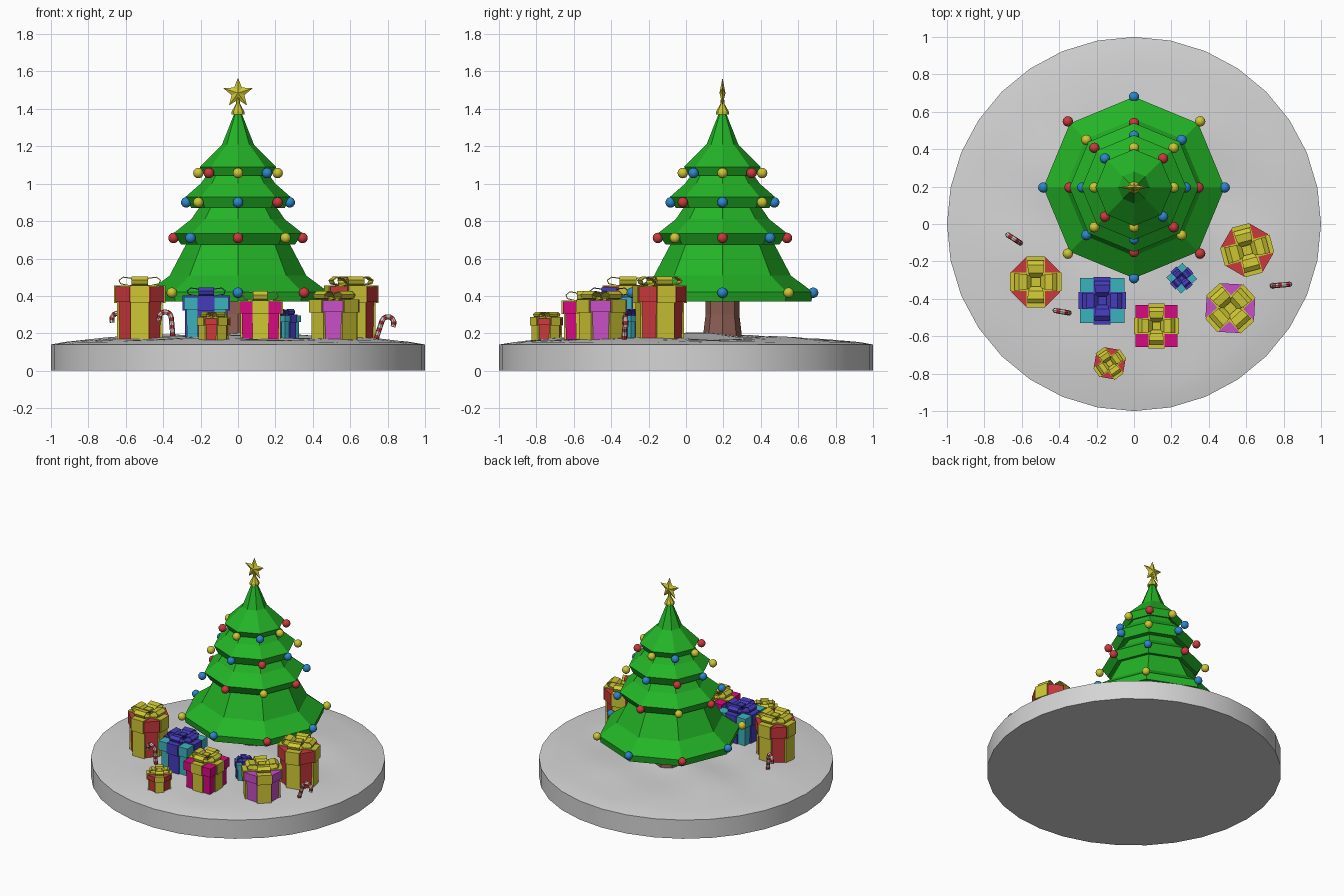
import bpy, bmesh, math
from mathutils import Matrix, Vector

if "Cube" in bpy.data.objects:
    bpy.data.objects.remove(bpy.data.objects["Cube"])

COLOURS = {
    "snow": (0.66, 0.66, 0.66), "brown": (0.26, 0.11, 0.085),
    "green": (0.017, 0.46, 0.02), "yellow": (0.62, 0.57, 0.035),
    "red": (0.6, 0.04, 0.045), "blue": (0.025, 0.24, 0.6),
    "cyan": (0.045, 0.45, 0.52), "indigo": (0.06, 0.045, 0.5),
    "magenta": (0.68, 0.003, 0.22), "violet": (0.58, 0.08, 0.58),
}
MATS = {}
for key, rgb in COLOURS.items():
    MATS[key] = bpy.data.materials.new(key)
    MATS[key].diffuse_color = (*rgb, 1)


def finish(bm, name, colours, smooth=False, fix=True):
    if fix:
        bmesh.ops.recalc_face_normals(bm, faces=bm.faces[:])
    me = bpy.data.meshes.new(name)
    bm.to_mesh(me)
    bm.free()
    for c in colours:
        me.materials.append(MATS[c])
    ob = bpy.data.objects.new(name, me)
    bpy.context.collection.objects.link(ob)
    if smooth:
        bpy.ops.object.select_all(action='DESELECT')
        ob.select_set(True)
        bpy.context.view_layer.objects.active = ob
        bpy.ops.object.shade_smooth_by_angle(angle=math.radians(40))
    return ob


def lathe(bm, profile, n, centre=(0, 0), turn=0.0, height=None):
    """Spin (radius, z) points into n-sided rings, capped at both ends."""
    rings = []
    for r, z in profile:
        ring = []
        for i in range(n):
            a = turn + math.tau * i / n
            x, y = r * math.cos(a), r * math.sin(a)
            ring.append(bm.verts.new((centre[0] + x, centre[1] + y, height(x, y) if z is None else z)))
        rings.append(ring)
    for lo, hi in zip(rings, rings[1:]):
        for i in range(n):
            j = (i + 1) % n
            bm.faces.new((lo[i], lo[j], hi[j], hi[i]))
    bm.faces.new(rings[0][::-1])
    bm.faces.new(rings[-1])


def box(bm, size, z0, z1):
    m = Matrix.Translation((0, 0, (z0 + z1) / 2)) @ Matrix.Diagonal((size[0], size[1], z1 - z0, 1))
    bmesh.ops.create_cube(bm, size=1, matrix=m)


# Snowy round base
def snow_height(x, y):
    r2 = min(1.0, x * x + y * y)
    f = (1 - r2) ** 0.7
    wave = math.sin(7 * x + 2 * y + 0.6) * math.cos(6 * y - 2 * x) + 0.5 * math.sin(13 * y + 5 * x)
    return 0.14 + f * (0.05 + 0.011 * wave)


bm = bmesh.new()
lathe(bm, [(1, 0), (1, 0.14)] + [(1 - k / 14, None) for k in range(1, 14)] + [(0.01, None)],
      32, height=snow_height)
finish(bm, "snow_base", ["snow"], smooth=True)

# Trunk
TREE = (0, 0.195)
bm = bmesh.new()
lathe(bm, [(0.108, 0.14), (0.1, 0.22), (0.09, 0.30), (0.09, 0.40)], 8, TREE)
finish(bm, "trunk", ["brown"])

# Four foliage tiers: flared skirt with an undercut rim
TIERS = [
    [(0.10, 0.385), (0.475, 0.37), (0.485, 0.42), (0.366, 0.508), (0.265, 0.70)],
    [(0.20, 0.69), (0.305, 0.675), (0.345, 0.735), (0.25, 0.81), (0.195, 0.89)],
    [(0.14, 0.88), (0.25, 0.87), (0.28, 0.93), (0.20, 1.00), (0.15, 1.07)],
    [(0.10, 1.055), (0.18, 1.045), (0.205, 1.09), (0.085, 1.21), (0.018, 1.38)],
]
for k, prof in enumerate(TIERS):
    bm = bmesh.new()
    lathe(bm, prof, 8, TREE)
    finish(bm, f"foliage_tier_{k + 1}", ["green"])

# Baubles: one on every corner; axis colour first, then the diagonals
BAUBLES = [
    (0.485, 0.50, 0.417, "blue", ("yellow", "red", "yellow", "red")),
    (0.345, 0.36, 0.71, "red", ("blue", "yellow", "blue", "yellow")),
    (0.277, 0.30, 0.90, "blue", ("yellow", "red", "yellow", "red")),
    (0.212, 0.22, 1.057, "yellow", ("red", "blue", "red", "blue")),
]
for k, (ra, rd, z, axis, diag) in enumerate(BAUBLES):
    for i in range(8):
        r, col = (rd, diag[i // 2]) if i % 2 else (ra, axis)
        a = i * math.pi / 4
        bm = bmesh.new()
        bmesh.ops.create_uvsphere(bm, u_segments=12, v_segments=8, radius=0.028, matrix=Matrix.Translation(
            (TREE[0] + r * math.cos(a), TREE[1] + r * math.sin(a), z)))
        finish(bm, f"bauble_{k + 1}_{i + 1}", [col], smooth=True)

# Star and its cap
bm = bmesh.new()
lathe(bm, [(0.034, 1.37), (0.034, 1.385), (0.012, 1.425), (0.008, 1.46)], 8, TREE)
finish(bm, "star_cap", ["yellow"])
bm = bmesh.new()
rim = []
for i in range(10):
    r = 0.036 if i % 2 else 0.082
    a = math.pi / 2 + i * math.pi / 5
    rim.append(bm.verts.new((r * math.cos(a), TREE[1], 1.485 + r * math.sin(a))))
for dy in (-0.016, 0.016):
    mid = bm.verts.new((0, TREE[1] + dy, 1.485))
    for i in range(10):
        bm.faces.new((rim[i], rim[(i + 1) % 10], mid))
finish(bm, "star", ["yellow"])


# Gifts: body, wider lid, crossed ribbon and a four-loop bow
def gift(name, n, x, y, a, z0, z1, zb, rot, paper, ribbon):
    place = Matrix.Translation((x, y, 0)) @ Matrix.Rotation(math.radians(rot), 4, 'Z')
    zl = z0 + 0.68 * (z1 - z0)
    ab, k = a * 0.88, 1 / math.cos(math.pi / n)
    bm = bmesh.new()
    lathe(bm, [(ab * k * 0.97, z0 - 0.02), (ab * k, zl + 0.005)], n, turn=math.pi / n)
    lathe(bm, [(a * k, zl), (a * k, z1)], n, turn=math.pi / n)
    finish(bm, name + "_box", [paper]).matrix_world = place
    w = a * 0.76
    bm = bmesh.new()
    for half, lo, hi in ((ab, z0 - 0.02, zl), (a, zl - 0.004, z1 + 0.006)):
        box(bm, (w, 2 * half + 0.014, 0), lo, hi)
        box(bm, (2 * half + 0.014, w, 0), lo, hi)
    finish(bm, name + "_ribbon", [ribbon]).matrix_world = place
    loop = [(0.04, 0.08), (0.5, 0.05), (0.88, 0.25), (0.95, 0.65), (0.75, 1), (0.4, 0.9)]
    length, h, half = a * 0.92, zb - z1, w * 0.45
    bm = bmesh.new()
    for q in range(4):
        turn = Matrix.Rotation(q * math.pi / 2, 4, 'Z')
        rows = [[bm.verts.new(turn @ Vector((u * length, s * half * (0.5 + 0.5 * min(1, 2 * u)), z1 + v * h)))
                 for u, v in loop] for s in (-1, 1)]
        for i in range(6):
            j = (i + 1) % 6
            bm.faces.new((rows[0][i], rows[0][j], rows[1][j], rows[1][i]))
    bow = finish(bm, name + "_bow", [ribbon])
    bow.matrix_world = place
    sol = bow.modifiers.new("thickness", 'SOLIDIFY')
    sol.thickness = 0.006
    bm = bmesh.new()
    box(bm, (w * 0.5, w * 0.5, 0), z1, z1 + 0.75 * h)
    finish(bm, name + "_knot", [ribbon]).matrix_world = place


gift("left_gift", 8, -0.525, -0.31, 0.13, 0.19, 0.45, 0.503, 0, "red", "yellow")
gift("right_gift", 8, 0.605, -0.14, 0.13, 0.19, 0.45, 0.503, 15, "red", "yellow")
gift("blue_gift", 4, -0.17, -0.41, 0.12, 0.18, 0.395, 0.445, 0, "cyan", "indigo")
gift("pink_gift", 4, 0.12, -0.545, 0.113, 0.17, 0.37, 0.425, 0, "magenta", "yellow")
gift("violet_gift", 8, 0.515, -0.45, 0.13, 0.185, 0.375, 0.425, 42, "violet", "yellow")
gift("small_red_gift", 8, -0.13, -0.745, 0.08, 0.17, 0.28, 0.315, 35, "red", "yellow")
gift("small_blue_gift", 4, 0.255, -0.29, 0.058, 0.19, 0.295, 0.33, 42, "cyan", "indigo")


# Candy canes: striped tube, straight leg then a hook
def cane(name, base, heading, lean):
    path = [Vector((0, 0, -0.02 + 0.02 * i)) for i in range(6)]
    R = 0.033
    path += [Vector((R - R * math.cos(t), 0, 0.08 + R * math.sin(t)))
             for t in (math.pi * i / 6 for i in range(1, 7))]
    path.append(path[-1] - Vector((0, 0, 0.012)))
    bm = bmesh.new()
    rings = []
    for i, p in enumerate(path):
        d = (path[min(i + 1, len(path) - 1)] - path[max(i - 1, 0)]).normalized()
        side = Vector((0, 1, 0))
        up = d.cross(side)
        rings.append([bm.verts.new(p + 0.014 * (math.cos(t) * side + math.sin(t) * up))
                      for t in (math.tau * s / 8 for s in range(8))])
    for i in range(len(rings) - 1):
        for s in range(8):
            f = bm.faces.new((rings[i][s], rings[i][(s + 1) % 8], rings[i + 1][(s + 1) % 8], rings[i + 1][s]))
            f.material_index = i % 2
    bm.faces.new(rings[0])
    bm.faces.new(rings[-1])
    ob = finish(bm, name, ["red", "snow"], smooth=True)
    ob.matrix_world = (Matrix.Translation(base) @ Matrix.Rotation(math.radians(heading), 4, 'Z')
                       @ Matrix.Rotation(math.radians(lean), 4, 'Y'))


cane("left_cane", (-0.61, -0.10, 0.20), 147, 8)
cane("middle_cane", (-0.35, -0.475, 0.205), 170, 5)
cane("right_cane", (0.745, -0.33, 0.19), 5, 18)

for m in bpy.data.materials:
    if m.users and not m.is_grease_pencil:
        m.use_nodes = True
        m.node_tree.nodes["Principled BSDF"].inputs["Base Color"].default_value = m.diffuse_color
